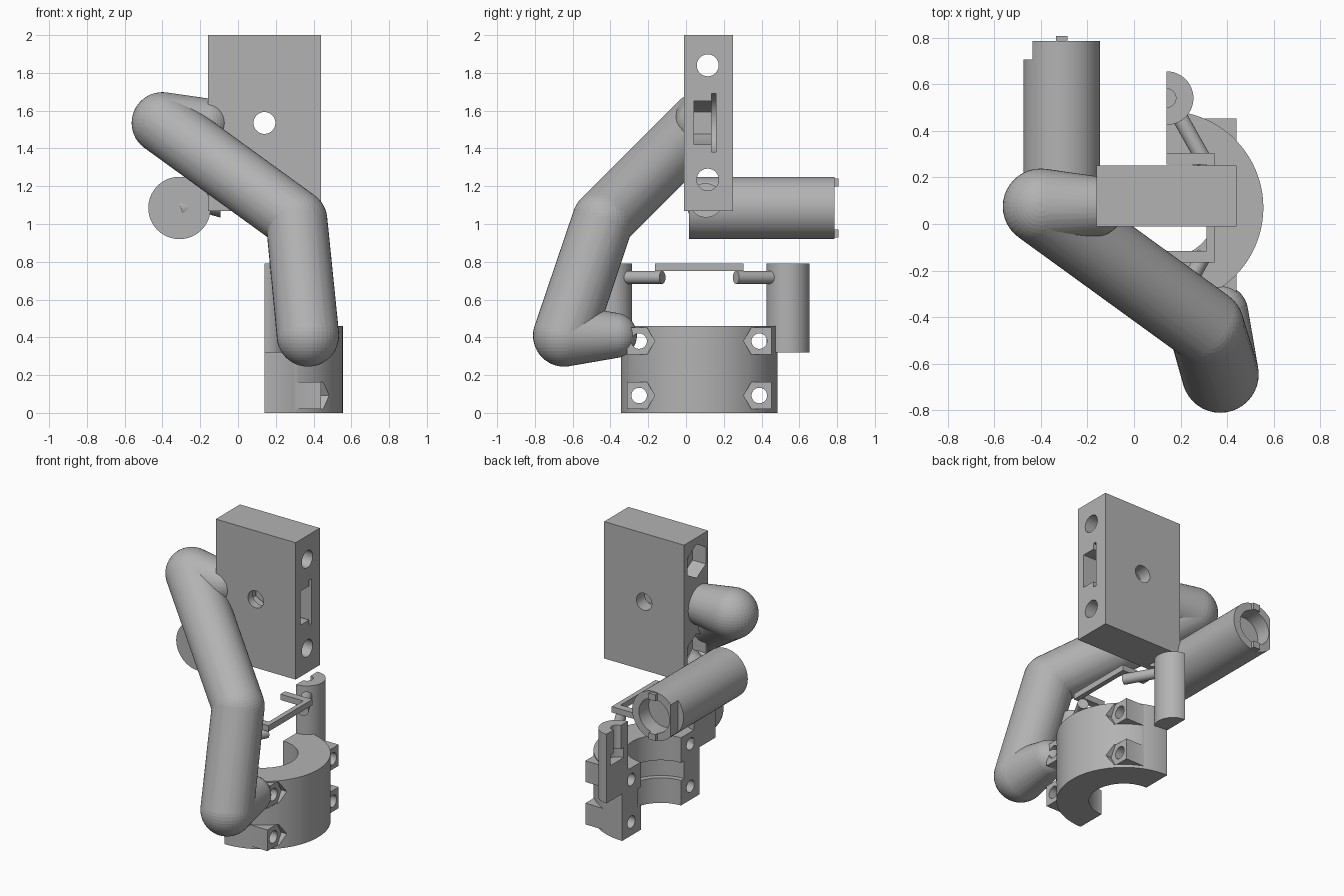
import bpy, bmesh, math
from mathutils import Vector

if "Cube" in bpy.data.objects:
    bpy.data.objects.remove(bpy.data.objects["Cube"])

grey = bpy.data.materials.new("mid_grey")
grey.diffuse_color = (0.45, 0.45, 0.45, 1)
grey.use_nodes = True
grey.node_tree.nodes["Principled BSDF"].inputs["Base Color"].default_value = grey.diffuse_color


def finish(name, bm):
    bmesh.ops.recalc_face_normals(bm, faces=bm.faces)
    me = bpy.data.meshes.new(name)
    bm.to_mesh(me)
    bm.free()
    me.materials.append(grey)
    ob = bpy.data.objects.new(name, me)
    bpy.context.collection.objects.link(ob)
    return ob


def prism(name, pts, axis, lo, hi):
    """Extrude a 2D outline along an axis: x uses (y,z), y uses (x,z), z uses (x,y)."""
    place = {"x": lambda u, v, w: (w, u, v), "y": lambda u, v, w: (u, w, v),
             "z": lambda u, v, w: (u, v, w)}[axis]
    bm = bmesh.new()
    a = [bm.verts.new(place(u, v, lo)) for u, v in pts]
    b = [bm.verts.new(place(u, v, hi)) for u, v in pts]
    bm.faces.new(a)
    bm.faces.new(b)
    n = len(pts)
    for i in range(n):
        bm.faces.new((a[i], a[(i + 1) % n], b[(i + 1) % n], b[i]))
    return finish(name, bm)


def ngon(u, v, r, n=48, start=0.0):
    return [(u + r * math.cos(start + 2 * math.pi * i / n),
             v + r * math.sin(start + 2 * math.pi * i / n)) for i in range(n)]


def arc(u, v, r, n=48):
    """Half circle on the positive u side."""
    return [(u + r * math.cos(math.pi * (i / n - 0.5)),
             v + r * math.sin(math.pi * (i / n - 0.5))) for i in range(n + 1)]


def block(name, x0, x1, y0, y1, z0, z1):
    return prism(name, [(x0, y0), (x1, y0), (x1, y1), (x0, y1)], "z", z0, z1)


def combine(ob, others, op="DIFFERENCE"):
    for o in others:
        m = ob.modifiers.new("bool", "BOOLEAN")
        m.operation, m.solver, m.object = op, "EXACT", o
        bpy.context.view_layer.objects.active = ob
        bpy.ops.object.modifier_apply(modifier=m.name)
        bpy.data.objects.remove(o)


def smooth(ob, angle=35):
    bpy.ops.object.select_all(action="DESELECT")
    ob.select_set(True)
    bpy.context.view_layer.objects.active = ob
    bpy.ops.object.shade_smooth_by_angle(angle=math.radians(angle))


def rod(name, p, q, r1, r2):
    p, q = Vector(p), Vector(q)
    bm = bmesh.new()
    bmesh.ops.create_cone(bm, cap_ends=True, segments=32, radius1=r1, radius2=r2,
                          depth=(q - p).length)
    bm.transform((q - p).to_track_quat("Z", "Y").to_matrix().to_4x4())
    bmesh.ops.translate(bm, verts=bm.verts, vec=(p + q) / 2)
    ob = finish(name, bm)
    smooth(ob)
    return ob


def capsule(name, p, r1, q, r2):
    """Convex hull of two spheres."""
    bm = bmesh.new()
    for c, r in ((p, r1), (q, r2)):
        s = bmesh.ops.create_uvsphere(bm, u_segments=40, v_segments=24, radius=r)
        bmesh.ops.translate(bm, verts=s["verts"], vec=c)
    res = bmesh.ops.convex_hull(bm, input=bm.verts)
    inner = {g for g in res["geom_interior"] + res["geom_unused"]
             if isinstance(g, bmesh.types.BMVert)}
    bmesh.ops.delete(bm, geom=list(inner), context="VERTS")
    smooth(finish(name, bm))


# Main block with bolt holes, nut pockets and a side nut slot
body = block("main_block", -0.16, 0.44, -0.01, 0.25, 1.07, 2.0)
cuts = [prism("cut", ngon(0.14, 1.535, 0.058), "y", -0.1, 0.4)]
for z in (1.235, 1.84):
    cuts.append(prism("cut", ngon(0.115, z, 0.058), "x", -0.3, 0.6))
    cuts.append(prism("cut", ngon(0.115, z, 0.115, 6, math.pi / 2), "x", -0.3, -0.06))
h = 0.115
slot = [(0.5, 1.535 - h), (0.5, 1.535 + h), (0.14, 1.535 + h), (0.04, 1.535 + h / 2),
        (0.04, 1.535 - h / 2), (0.14, 1.535 - h)]
cuts.append(prism("cut", slot, "y", 0.042, 0.14))
washer = [(0.5, 1.38), (0.5, 1.69)] + [(0.28 - u, v) for u, v in reversed(arc(0.14, 1.535, 0.155))]
cuts.append(prism("cut", washer, "y", 0.135, 0.16))
combine(body, cuts)
smooth(body)

# Bent tubular arm
shoulder, elbow = (-0.17, 0.075, 1.535), (-0.40, 0.075, 1.535)
knee, heel, ankle = (0.31, -0.44, 1.02), (0.37, -0.645, 0.41), (0.37, -0.38, 0.41)
capsule("arm_mount", elbow, 0.163, shoulder, 0.13)
capsule("upper_arm", elbow, 0.163, knee, 0.163)
capsule("lower_arm", knee, 0.163, heel, 0.165)
capsule("arm_foot", heel, 0.165, ankle, 0.12)

# Half-ring clamp with bolt tabs
CX, CY = 0.14, 0.07
clamp = prism("clamp", arc(CX, CY, 0.415, 64) + arc(CX, CY, 0.215, 64)[::-1], "z", 0, 0.46)
tabs, cuts = [], [prism("cut", ngon(CX, CY, 0.25, 64), "z", 0.17, 0.29)]
for s in (-1, 1):
    y0, y1 = sorted((CY + s * 0.26, CY + s * 0.382))
    yc = CY + s * 0.318
    for z in (0.092, 0.38):
        tabs.append(block("tab", CX, 0.44, y0, y1, z - 0.072, z + 0.072))
        cuts.append(prism("cut", ngon(yc, z, 0.083, 6), "x", 0.44, 0.7))
        cuts.append(prism("cut", ngon(yc, z, 0.041, 32), "x", 0, 0.7))
combine(clamp, tabs, "UNION")
combine(clamp, cuts)
smooth(clamp)

# Half-round posts with a grooved flat face, and slanted rods
for s, side in ((-1, "front"), (1, "back")):
    yc = CY + s * 0.47
    post = prism(side + "_post", arc(CX, yc, 0.115, 32), "z", 0.32, 0.79)
    combine(post, [prism("cut", ngon(CX, yc, 0.04, 24), "z", 0.56, 0.9),
                   prism("cut", ngon(CX, yc, 0.07, 24), "z", 0.56, 0.63)])
    smooth(post)
    rod(side + "_rod", (0.19, CY + s * 0.40, 0.717), (0.305, CY + s * 0.195, 0.717), 0.034, 0.034)

# Flat U-shaped frame
u = [(0.14, 0.235), (0.345, 0.235), (0.345, -0.235), (0.14, -0.235),
     (0.14, -0.185), (0.312, -0.185), (0.312, 0.185), (0.14, 0.185)]
prism("rod_frame", [(x, CY + y) for x, y in u], "z", 0.75, 0.79)

# Grip cylinder with hollow notched end and two lugs
HX, HZ = -0.31, 1.085
grip = prism("grip", ngon(HX, HZ, 0.165, 64), "y", 0.015, 0.785)
combine(grip, [prism("cut", ngon(HX, HZ, 0.115, 32), "y", 0.68, 0.9),
               block("cut", -0.6, -0.435, 0.705, 0.9, 0.8, 1.4)])
smooth(grip)
for s, side in ((-1, "lower"), (1, "upper")):
    zc = HZ + s * 0.135
    block(side + "_lug", HX - 0.025, HX + 0.025, 0.70, 0.807, zc - 0.022, zc + 0.022)

# Short link from grip to main block
rod("grip_link", (-0.31, 0.07, 1.08), (-0.13, 0.1, 1.125), 0.062, 0.065)
rod("link_collar", (-0.165, 0.1, 1.115), (-0.11, 0.105, 1.125), 0.065, 0.092)
